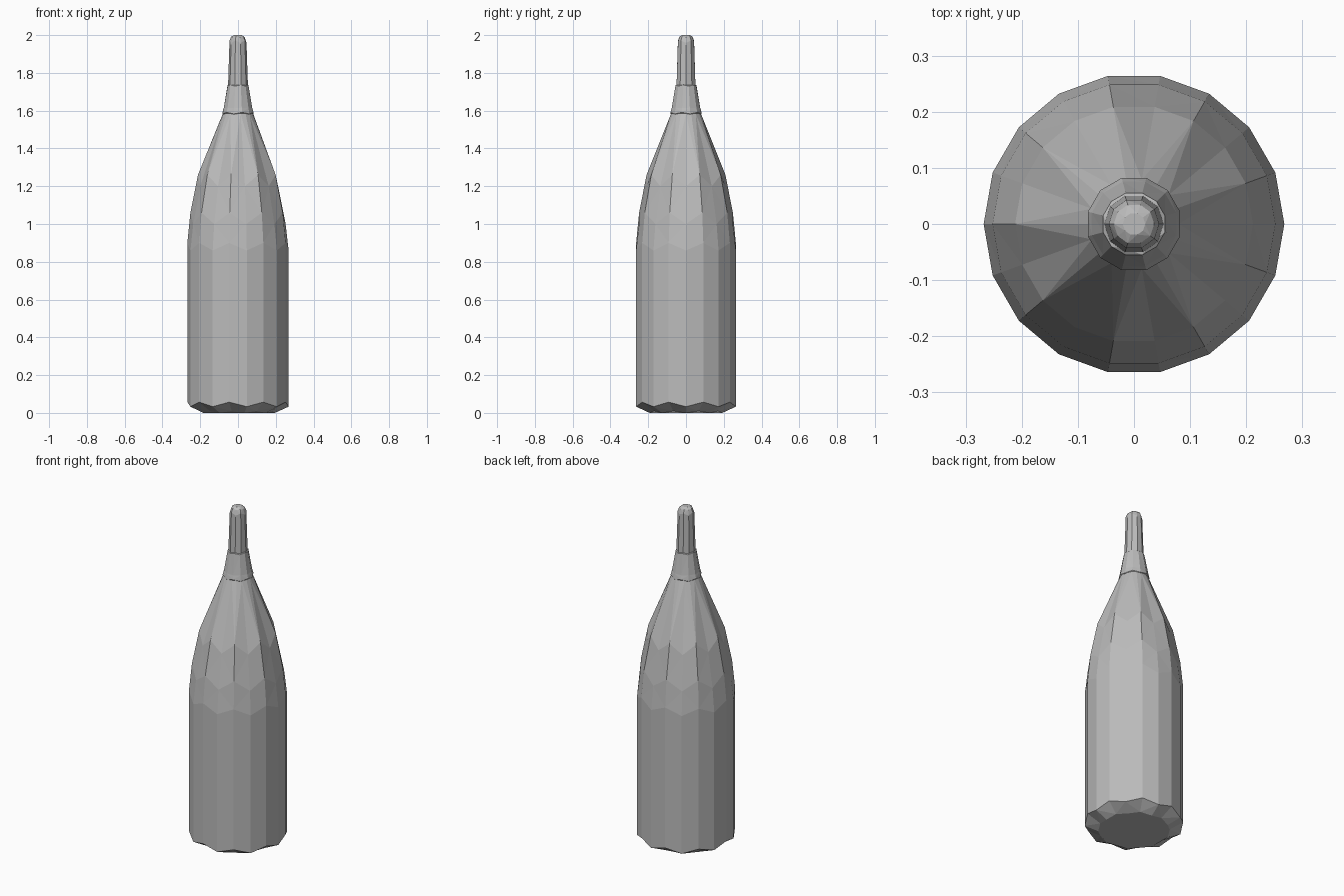
import bpy
import bmesh
from math import cos, sin, pi

cube = bpy.data.objects.get("Cube")
if cube:
    bpy.data.objects.remove(cube, do_unlink=True)

grey = bpy.data.materials.new("plain grey")
grey.use_nodes = True
colour = (0.5, 0.5, 0.5, 1)
grey.diffuse_color = colour
grey.node_tree.nodes["Principled BSDF"].inputs["Base Color"].default_value = colour


def turned_part(name, sides, profile, start=0.0):
    """Faceted turned solid; each profile row is radius, height, zigzag."""
    bm = bmesh.new()
    rings = []
    for radius, height, zigzag in profile:
        ring = []
        for i in range(sides):
            angle = 2 * pi * (i + start) / sides
            offset = zigzag if i % 2 else -zigzag
            ring.append(bm.verts.new((radius * cos(angle), radius * sin(angle), height + offset)))
        rings.append(ring)
    for low, high in zip(rings, rings[1:]):
        for i in range(sides):
            j = (i + 1) % sides
            bm.faces.new((low[i], low[j], high[j], high[i]))
    bm.faces.new(rings[0][::-1])
    bm.faces.new(rings[-1])
    # Split bent panels into clean flat facets
    bmesh.ops.triangulate(bm, faces=[f for f in bm.faces if len(f.verts) == 4])
    bmesh.ops.recalc_face_normals(bm, faces=bm.faces)
    mesh = bpy.data.meshes.new(name)
    bm.to_mesh(mesh)
    bm.free()
    mesh.materials.append(grey)
    obj = bpy.data.objects.new(name, mesh)
    bpy.context.collection.objects.link(obj)
    return obj


# Body: chamfered base, straight wall, long tapering shoulder
turned_part("bottle_body", 18, [
    (0.195, 0.005, 0.005),
    (0.268, 0.045, 0.012),
    (0.268, 0.88, 0.02),
    (0.252, 1.03, 0.03),
    (0.212, 1.23, 0.03),
    (0.08, 1.585, 0),
])

# Collar covering the mouth of the bottle
turned_part("neck_collar", 12, [
    (0.07, 1.575, 0),
    (0.085, 1.587, 0.004),
    (0.078, 1.615, 0),
    (0.057, 1.733, 0.003),
    (0.046, 1.738, 0),
], 0.5)

# Slim stopper with a chamfered tip
turned_part("stopper", 10, [
    (0.053, 1.72, 0),
    (0.045, 1.965, 0.006),
    (0.036, 1.99, 0.002),
    (0.02, 2.0, 0),
])
